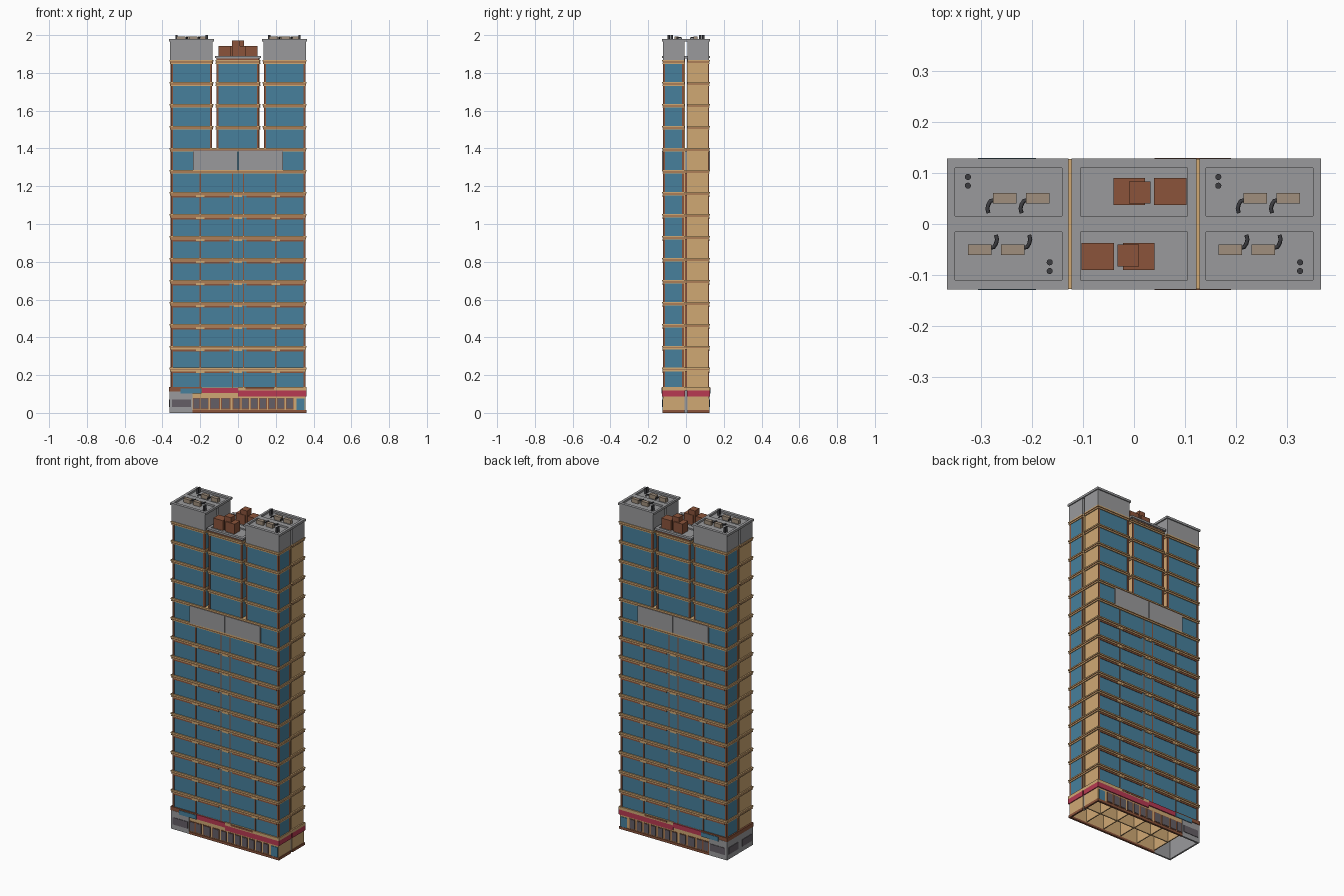
import bpy, bmesh, math
from mathutils import Matrix, Vector


def mat(name, hexcol):
    m = bpy.data.materials.new(name)
    c = [int(hexcol[i:i + 2], 16) / 255 for i in (0, 2, 4)]
    m.diffuse_color = [((v + 0.055) / 1.055) ** 2.4 for v in c] + [1]
    return m


TAN = mat("tan stone", "D0A974")
BLUE = mat("blue glass", "47809C")
GREY = mat("grey concrete", "9A9A9C")
BROWN = mat("brown brick", "8B543B")
RED = mat("crimson sign band", "B83A52")
SMOKE = mat("smoked glass", "655F66")
DARK = mat("dark metal", "3C3C40")
BEIGE = mat("beige metal", "A08F7D")


def finish(name, bm, material):
    me = bpy.data.meshes.new(name)
    bm.to_mesh(me)
    bm.free()
    me.materials.append(material)
    ob = bpy.data.objects.new(name, me)
    bpy.context.collection.objects.link(ob)
    return ob


def part(name, material, boxes, sym=None):
    """One object from (x0,x1,y0,y1,z0,z1) boxes; sym 'rot' = half turn, 'mir' = mirror in y."""
    bm = bmesh.new()
    every = list(boxes)
    if sym == "rot":
        every += [(-b, -a, -d, -c, e, f) for a, b, c, d, e, f in boxes]
    if sym == "mir":
        every += [(a, b, -d, -c, e, f) for a, b, c, d, e, f in boxes]
    for a, b, c, d, e, f in every:
        m = Matrix.Translation(((a + b) / 2, (c + d) / 2, (e + f) / 2)) @ \
            Matrix.Diagonal((b - a, d - c, f - e, 1))
        bmesh.ops.create_cube(bm, size=1, matrix=m)
    return finish(name, bm, material)


LEVELS = [0.23 + 0.1163 * k for k in range(15)]
SPLIT = LEVELS[10]


# Half-depth block: glass on front and right, blank stone on left; turned copy behind
def block(name, x0, x1, z0, z1, posts):
    part(name + "_core", TAN, [(x0, x1, -0.116, -0.006, z0, z1)], "rot")
    part(name + "_glass", BLUE, [
        (x0 + 0.008, x1 - 0.008, -0.119, -0.115, z0, z1),
        (x1 - 0.003, x1 + 0.002, -0.110, -0.022, z0, z1)], "rot")
    part(name + "_piers", BROWN, [
        (x0, x0 + 0.011, -0.121, -0.115, z0, z1),
        (x1 - 0.008, x1 + 0.003, -0.121, -0.110, z0, z1),
        (x1 - 0.003, x1 + 0.003, -0.022, -0.010, z0, z1)], "rot")
    if posts:
        part(name + "_mullions", BROWN,
             [(p - 0.003, p + 0.003, -0.121, -0.116, z0, z1) for p in posts], "rot")


block("lower_tower", -0.355, 0.355, 0.13, SPLIT, (-0.2, -0.03, 0.03, 0.2))
block("left_tower", -0.355, -0.141, SPLIT, 1.86, ())
block("middle_tower", -0.113, 0.109, SPLIT, 1.87, ())
block("right_tower", 0.137, 0.355, SPLIT, 1.86, ())
part("rear_seam", BROWN, [(-0.35, 0.35, -0.007, 0.007, 0.13, LEVELS[9])])
part("seam_top", GREY, [(-0.35, 0.35, -0.007, 0.007, LEVELS[9], SPLIT)])

# Floor bands: two stone lips with a brown reveal between
bands, lips, reveals, rails, brackets = [], [], [], [], []
for k, z in enumerate(LEVELS):
    if k <= 10:
        spans = [(-0.36, 0.36, 0.0)]
    else:
        spans = [(-0.36, -0.137, -0.007), (-0.117, 0.113, -0.007), (0.133, 0.36, -0.007)]
    for a, b, y in spans:
        bands.append((a - 0.003, b + 0.003, -0.127, y, z + 0.001, z + 0.009))
        reveals.append((a, b, -0.123, y, z - 0.004, z + 0.001))
        lips.append((a - 0.001, b + 0.001, -0.125, y, z - 0.010, z - 0.004))
    if k <= 8:
        for c in (-0.275, -0.115, 0.115, 0.275):
            rails.append((c - 0.07, c + 0.07, -0.122, -0.116, z - 0.020, z - 0.010))
        for c in (-0.2, 0, 0.2):
            brackets.append((c - 0.022, c + 0.022, -0.124, -0.116, z - 0.018, z - 0.010))
part("floor_bands", TAN, bands, "rot")
part("floor_band_lips", TAN, lips, "rot")
part("floor_band_reveals", BROWN, reveals, "rot")
part("window_heads", BROWN, rails, "rot")
part("band_brackets", TAN, brackets, "rot")

# Grey plant-floor panels
part("plant_floor_panels", GREY, [
    (-0.238, -0.003, -0.127, -0.115, LEVELS[9] + 0.005, SPLIT - 0.004),
    (0.003, 0.238, -0.127, -0.115, LEVELS[9] + 0.005, SPLIT - 0.004)], "rot")


# Roof rim with two sunken wells
def rim(name, x0, x1, z0, z1, w0, w1):
    part(name, GREY, [
        (x0, w0, -0.128, 0.128, z0, z1), (w1, x1, -0.128, 0.128, z0, z1),
        (w0, w1, -0.128, -0.110, z0, z1), (w0, w1, -0.016, 0.016, z0, z1),
        (w0, w1, 0.110, 0.128, z0, z1)])


for side, a, b in (("left", -0.36, -0.135), ("right", 0.135, 0.36)):
    part(side + "_penthouse", GREY, [
        (a, b, -0.122, -0.007, 1.862, 1.968), (a, b, 0.007, 0.122, 1.862, 1.968)])
rim("left_roof_rim", -0.366, -0.128, 1.966, 1.979, -0.350, -0.141)
rim("right_roof_rim", 0.128, 0.366, 1.966, 1.979, 0.141, 0.350)
part("middle_roof_fascia", BROWN, [(-0.113, 0.109, -0.121, -0.006, 1.868, 1.880)], "rot")
rim("middle_roof_rim", -0.122, 0.122, 1.878, 1.890, -0.105, 0.105)
part("middle_roof_deck", GREY, [(-0.116, 0.116, -0.122, 0.122, 1.876, 1.882)])

# Brick lift housings on the middle roof
part("lift_housings", BROWN, [
    (-0.103, -0.039, -0.090, -0.037, 1.88, 1.942),
    (-0.022, 0.040, -0.090, -0.037, 1.88, 1.942),
    (-0.032, 0.010, -0.083, -0.040, 1.88, 1.971)], "rot")

# Roof units, bent ducts and vents
units = []
vents = bmesh.new()
for ox in (0, 0.49):
    for ux in (-0.302, -0.237):
        units.append((ux + ox - 0.023, ux + ox + 0.023, -0.061, -0.040, 1.966, 1.992))
        for s in (1, -1):
            cu = bpy.data.curves.new("roof_duct", "CURVE")
            cu.dimensions = "3D"
            cu.bevel_depth = 0.004
            cu.bevel_resolution = 1
            cu.use_fill_caps = True
            sp = cu.splines.new("POLY")
            pts = [(0.020, -0.047, 1.984), (0.028, -0.045, 1.985), (0.032, -0.038, 1.986),
                   (0.034, -0.030, 1.986), (0.032, -0.022, 1.984)]
            sp.points.add(len(pts) - 1)
            for p, (x, y, z) in zip(sp.points, pts):
                p.co = (s * (ux + ox + x), s * y, z, 1)
            cu.materials.append(DARK)
            bpy.context.collection.objects.link(bpy.data.objects.new("roof_duct", cu))
    for y in (-0.075, -0.092):
        for s in (1, -1):
            bmesh.ops.create_cone(vents, cap_ends=True, segments=12, radius1=0.006, radius2=0.006,
                                  depth=0.034,
                                  matrix=Matrix.Translation((s * (-0.165 + ox), s * y, 1.983)))
part("roof_units", BEIGE, units, "rot")
finish("roof_vents", vents, DARK)

# Ground floor: shop walls, hollow underneath
part("podium_ceiling", TAN, [(-0.36, 0.36, -0.120, 0.120, 0.120, 0.134)])
part("shop_walls", TAN, [
    (-0.242, 0.358, -0.121, -0.113, 0.012, 0.122),
    (0.350, 0.358, -0.121, -0.007, 0.012, 0.122)], "mir")
part("shop_plinth", BROWN, [
    (-0.242, 0.362, -0.125, -0.113, 0, 0.015),
    (0.352, 0.362, -0.125, -0.007, 0, 0.015)], "mir")
part("right_seam", GREY, [(0.346, 0.354, -0.008, 0.008, 0, 0.122)])
part("sign_band", RED, [
    (-0.19, 0.0, -0.127, -0.120, 0.104, 0.132),
    (0.0, 0.363, -0.127, -0.120, 0.088, 0.118),
    (0.356, 0.363, -0.127, -0.005, 0.088, 0.118)], "mir")
part("podium_cornice", TAN, [
    (0.0, 0.363, -0.127, -0.118, 0.118, 0.136),
    (0.354, 0.363, -0.127, 0, 0.118, 0.136)], "mir")
part("cornice_strip", BROWN, [(0.04, 0.19, -0.129, -0.126, 0.124, 0.134)], "mir")

# Shop windows with brown frames, and the corner door
wins = [(-0.235, -0.205), (-0.195, -0.16), (-0.145, -0.10), (-0.085, -0.045)] + \
       [(-0.025 + 0.047 * i, 0.008 + 0.047 * i) for i in range(7)]
part("shop_window_frames", BROWN,
     [(a - 0.004, b + 0.004, -0.123, -0.120, 0.018, 0.080) for a, b in wins], "mir")
part("shop_windows", SMOKE,
     [(a, b, -0.125, -0.121, 0.022, 0.076) for a, b in wins], "mir")
part("corner_door", BLUE, [(0.310, 0.352, -0.124, -0.119, 0.012, 0.076)], "mir")

# Grey lobby at the left end with canopy
part("lobby_walls", GREY, [
    (-0.362, -0.242, -0.124, -0.114, 0, 0.112),
    (-0.362, -0.352, -0.124, 0, 0, 0.112)], "mir")
part("lobby_windows", SMOKE, [
    (-0.350, -0.250, -0.127, -0.123, 0.030, 0.072),
    (-0.365, -0.361, -0.110, -0.020, 0.030, 0.072)], "mir")
part("lobby_canopy", BROWN, [
    (-0.365, -0.19, -0.126, -0.112, 0.114, 0.136),
    (-0.365, -0.352, -0.126, 0, 0.112, 0.136)], "mir")
part("lobby_transom", BLUE, [(-0.305, -0.192, -0.129, -0.125, 0.102, 0.128)], "mir")

# Partitions and beams seen from underneath
part("partitions", TAN, [(x - 0.003, x + 0.003, -0.114, 0.114, 0.015, 0.122)
                         for x in (-0.242, -0.12, 0.0, 0.12, 0.24)]
     + [(-0.242, 0.35, -0.003, 0.003, 0.015, 0.122)])
part("ceiling_beams", BROWN, [(-0.24, 0.35, y - 0.008, y + 0.008, 0.106, 0.121)
                              for y in (-0.075, -0.035, 0.035, 0.075)])
